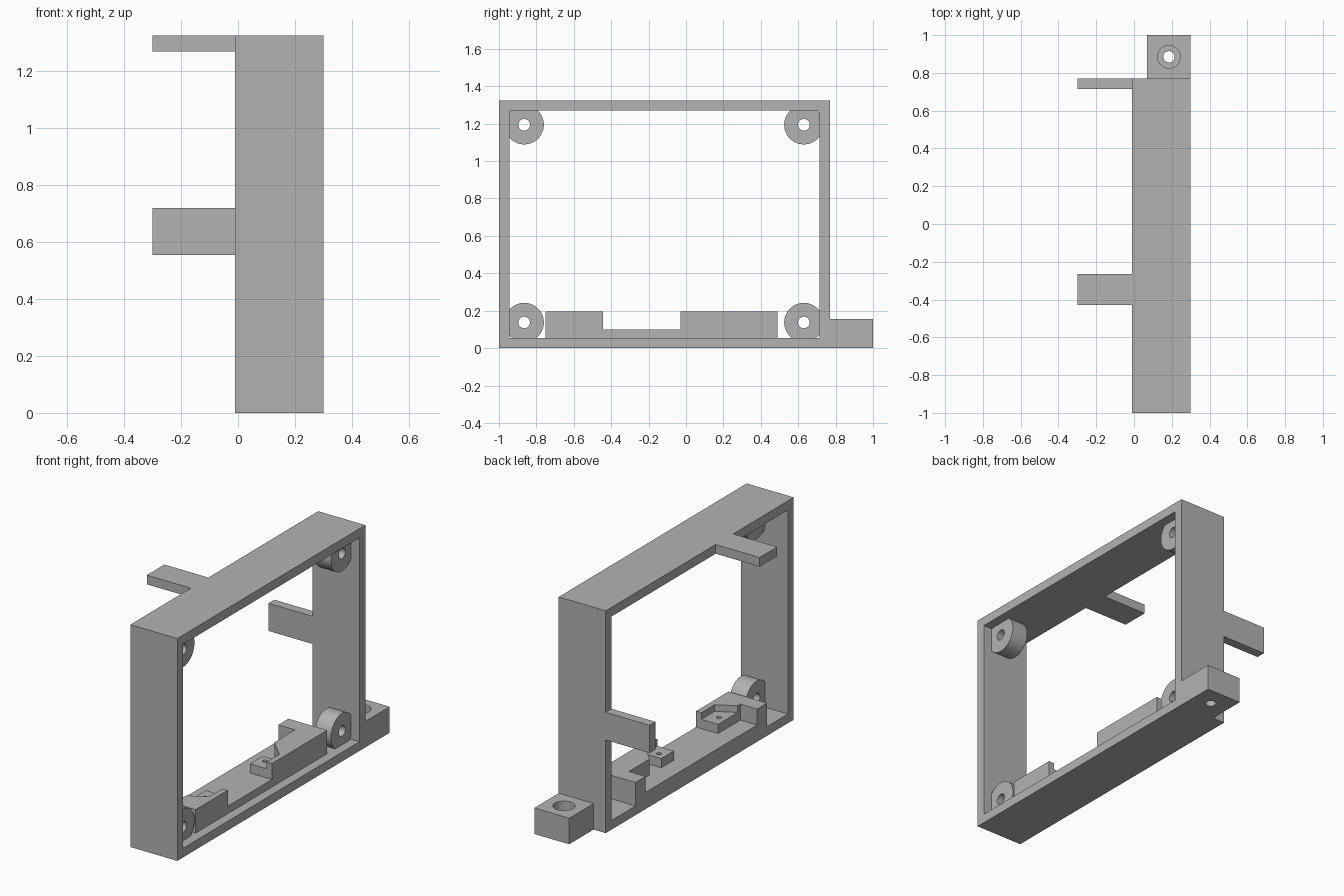
import bpy, bmesh, math
from mathutils import Matrix, Vector

cube = bpy.data.objects.get("Cube")
if cube:
    bpy.data.objects.remove(cube, do_unlink=True)

grey = bpy.data.materials.new("plain grey")
grey.use_nodes = True
GREY = (0.45, 0.45, 0.45, 1)
grey.diffuse_color = GREY
grey.node_tree.nodes["Principled BSDF"].inputs["Base Color"].default_value = GREY


def finish(name, bm):
    bmesh.ops.recalc_face_normals(bm, faces=bm.faces)
    mesh = bpy.data.meshes.new(name)
    bm.to_mesh(mesh)
    bm.free()
    mesh.materials.append(grey)
    ob = bpy.data.objects.new(name, mesh)
    bpy.context.collection.objects.link(ob)
    return ob


def prism(name, outline, z0, z1):
    """Extrude an xy outline upwards."""
    bm = bmesh.new()
    face = bm.faces.new([bm.verts.new((x, y, z0)) for x, y in outline])
    grown = bmesh.ops.extrude_face_region(bm, geom=[face])["geom"]
    verts = [v for v in grown if isinstance(v, bmesh.types.BMVert)]
    bmesh.ops.translate(bm, verts=verts, vec=(0, 0, z1 - z0))
    return finish(name, bm)


def box(name, x, y, z):
    return prism(name, [(x[0], y[0]), (x[1], y[0]), (x[1], y[1]), (x[0], y[1])], *z)


def cylinder(name, start, end, radius):
    a, b = Vector(start), Vector(end)
    turn = (b - a).to_track_quat('Z', 'Y').to_matrix().to_4x4()
    bm = bmesh.new()
    bmesh.ops.create_cone(bm, cap_ends=True, segments=64, radius1=radius, radius2=radius,
                          depth=(b - a).length, matrix=Matrix.Translation((a + b) / 2) @ turn)
    return finish(name, bm)


def activate(ob):
    bpy.ops.object.select_all(action='DESELECT')
    ob.select_set(True)
    bpy.context.view_layer.objects.active = ob


def cut(ob, cutter):
    mod = ob.modifiers.new("cut", 'BOOLEAN')
    mod.operation = 'DIFFERENCE'
    mod.solver = 'EXACT'
    mod.object = cutter
    activate(ob)
    bpy.ops.object.modifier_apply(modifier=mod.name)
    bpy.data.objects.remove(cutter, do_unlink=True)


def smooth(ob):
    activate(ob)
    bpy.ops.object.shade_smooth_by_angle(angle=math.radians(30))


# Main rectangular frame
BACK, FRONT = -0.01, 0.30
WALL, HEIGHT = 0.055, 1.325
frame = box("frame", (BACK, FRONT), (-1, 0.77), (0, HEIGHT))
cut(frame, box("opening", (-1, 1), (-1 + WALL, 0.77 - WALL), (WALL, HEIGHT - WALL)))

# Locating tabs behind the frame
box("top_tab", (-0.30, BACK), (-0.43, -0.265), (HEIGHT - WALL, HEIGHT))
box("side_tab", (-0.30, BACK), (0.77 - WALL, 0.77), (0.555, 0.72))

# Screw bosses in the four corners
for side, y in (("front", -0.865), ("back", 0.63)):
    for level, z in (("lower", 0.137), ("upper", 1.194)):
        boss = cylinder(f"{level}_{side}_boss", (0.14, y, z), (0.245, y, z), 0.105)
        cut(boss, cylinder("hole", (0, y, z), (0.4, y, z), 0.031))
        smooth(boss)

# Raised floor plate with its two holders
FACE, STEP, THIN = 0.245, 0.10, 0.21
PLATE, TOP, PEG = 0.10, 0.195, 0.155
box("floor_plate", (BACK, FACE), (-0.75, 0.49), (WALL, PLATE))
holders = (("front", -0.75, -0.655, -0.63, -0.57, -0.445),
           ("back", 0.49, 0.395, 0.20, 0.09, -0.03))
for side, outer, inner, thick, thin, tip in holders:
    prism(f"{side}_holder_wall",
          [(BACK, outer), (FACE, outer), (FACE, tip), (THIN, tip),
           (THIN, thin), (STEP, thick), (STEP, inner), (BACK, inner)], PLATE, TOP)
    peg = prism(f"{side}_peg",
                [(STEP, tip), (THIN, tip), (THIN, thin), (STEP, thick if side == "front" else thin)],
                PLATE, PEG)
    y = tip + math.copysign(0.075, outer)
    cut(peg, cylinder("hole", (0.147, y, 0.11), (0.147, y, 0.3), 0.014))
    smooth(peg)

# Mounting foot with a counterbored screw hole
foot = box("mounting_foot", (0.07, FRONT), (0.77, 1), (0, 0.155))
cut(foot, cylinder("hole", (0.185, 0.885, -0.1), (0.185, 0.885, 0.3), 0.03))
cut(foot, cylinder("bore", (0.185, 0.885, 0.06), (0.185, 0.885, 0.3), 0.06))
smooth(foot)
